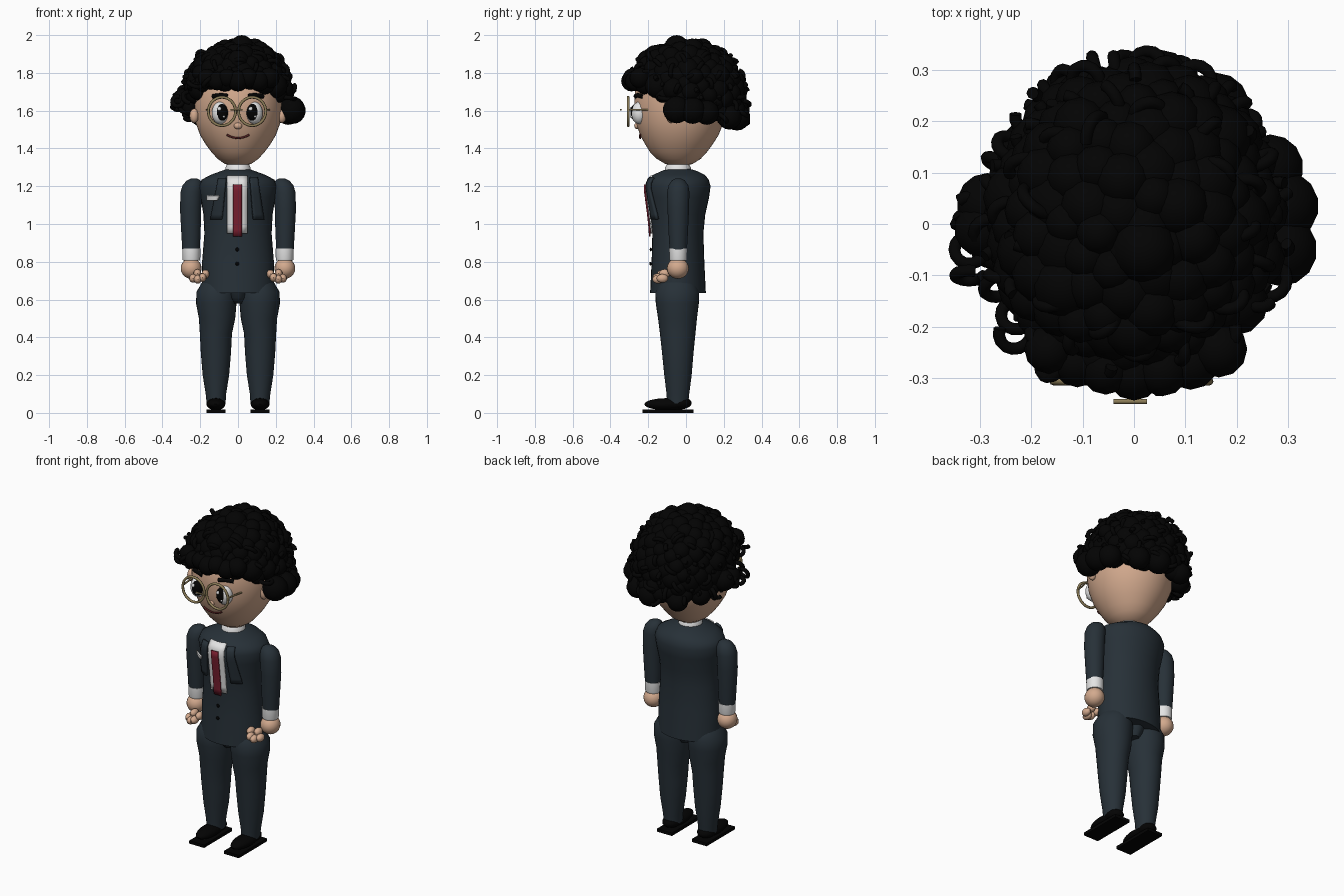
import bpy, bmesh, math, random
from mathutils import Vector, Matrix

random.seed(7)
if "Cube" in bpy.data.objects:
    bpy.data.objects.remove(bpy.data.objects["Cube"])


def material(name, *rgb):
    m = bpy.data.materials.new(name)
    m.use_nodes = True
    m.diffuse_color = (*rgb, 1)
    m.node_tree.nodes["Principled BSDF"].inputs["Base Color"].default_value = (*rgb, 1)
    return m


SKIN = material("skin", .65, .40, .27)
BLACK = material("black", .001, .001, .001)
SUIT = material("navy suit", .02, .03, .039)
WHITE = material("white", .78, .78, .78)
TIE = material("tie red", .2, .014, .03)
GOLD = material("dull gold", .27, .21, .1)
LIPS = material("lips", .12, .02, .02)


def finish(name, bm, mat, angle=40):
    bmesh.ops.recalc_face_normals(bm, faces=bm.faces)
    me = bpy.data.meshes.new(name)
    bm.to_mesh(me)
    bm.free()
    me.materials.append(mat)
    me.shade_smooth()
    me.set_sharp_from_angle(angle=math.radians(angle))
    ob = bpy.data.objects.new(name, me)
    bpy.context.collection.objects.link(ob)
    return ob


def ball(bm, c, r, seg=20):
    mx = Matrix.Translation(c) @ Matrix.Diagonal((*r, 1))
    bmesh.ops.create_uvsphere(bm, u_segments=seg, v_segments=seg // 2 + 2, radius=1, matrix=mx)


def ellipsoid(name, c, r, mat):
    bm = bmesh.new()
    ball(bm, c, r)
    return finish(name, bm, mat)


def loft(name, rings, mat, cx=0, n=32):
    """Elliptical sections given as (z, half width, front y, back y, extra x)."""
    bm = bmesh.new()
    loops = []
    for z, rx, yf, yb, *dx in rings:
        x0 = cx + (math.copysign(1, cx) * dx[0] if dx else 0)
        loops.append([bm.verts.new((x0 + rx * math.cos(a), (yf + yb) / 2 + (yb - yf) / 2 * math.sin(a), z))
                      for a in (math.tau * i / n for i in range(n))])
    for lo, hi in zip(loops, loops[1:]):
        for i in range(n):
            j = (i + 1) % n
            bm.faces.new((lo[i], lo[j], hi[j], hi[i]))
    bm.faces.new(loops[0])
    bm.faces.new(loops[-1])
    return finish(name, bm, mat, 50)


def front_y(rings, x, z):
    """Depth of the front surface of a loft at (x, z)."""
    for a, b in zip(rings, rings[1:]):
        if a[0] <= z <= b[0]:
            t = (z - a[0]) / (b[0] - a[0])
            rx, yf, yb = (a[k] + (b[k] - a[k]) * t for k in (1, 2, 3))
            s = math.sqrt(max(0, 1 - (x / rx) ** 2))
            return (yf + yb) / 2 - (yb - yf) / 2 * s
    return 0


def tube(name, paths, r, mat):
    cu = bpy.data.curves.new(name, "CURVE")
    cu.dimensions = "3D"
    cu.bevel_depth, cu.bevel_resolution, cu.use_fill_caps = r, 2, True
    for pts in paths:
        sp = cu.splines.new("POLY")
        sp.points.add(len(pts) - 1)
        for p, q in zip(sp.points, pts):
            p.co = (*q, 1)
    cu.materials.append(mat)
    ob = bpy.data.objects.new(name, cu)
    bpy.context.collection.objects.link(ob)
    return ob


def panel(name, top, bottom, mat, lift, thick, steps=8):
    """Cloth strip laid on the chest; top and bottom are (z, x0, x1)."""
    bm = bmesh.new()
    rows = []
    for i in range(steps + 1):
        z, x0, x1 = (a + (b - a) * i / steps for a, b in zip(bottom, top))
        xs = [x0 + (x1 - x0) * k / 4 for k in range(5)]
        rows.append([bm.verts.new((x, front_y(TORSO, x, z) - lift, z)) for x in xs])
    for lo, hi in zip(rows, rows[1:]):
        for k in range(4):
            bm.faces.new((lo[k], lo[k + 1], hi[k + 1], hi[k]))
    ob = finish(name, bm, mat)
    mod = ob.modifiers.new("thickness", "SOLIDIFY")
    mod.thickness, mod.offset = thick, 0
    return ob


# Jacket, collar and crotch
TORSO = [(.635, .192, -.19, .105), (.8, .19, -.182, .097), (.95, .178, -.178, .092),
         (1.05, .183, -.188, .102), (1.14, .198, -.2, .122), (1.2, .207, -.208, .13),
         (1.235, .192, -.2, .12), (1.26, .145, -.175, .1), (1.28, .09, -.13, .06), (1.295, .05, -.09, .01)]
loft("jacket", TORSO, SUIT)
loft("shirt_collar", [(1.27, .068, -.113, .027), (1.3, .066, -.111, .025), (1.315, .058, -.1, .016)], WHITE)
loft("trouser_crotch", [(.58, .035, -.11, .03), (.61, .058, -.14, .05), (.66, .07, -.16, .07)], SUIT)

# Shirt front, tie, lapels, pocket square and buttons
panel("shirt_front", (1.255, -.058, .05), (.95, -.058, .05), WHITE, .006, .006)
panel("tie", (1.21, -.026, .02), (.935, -.026, .02), TIE, .014, .008)
panel("right_lapel", (1.24, -.103, -.062), (1.025, -.143, -.085), SUIT, .01, .014)
panel("left_lapel", (1.245, .062, .103), (1.025, .08, .135), SUIT, .01, .014)
panel("pocket_square", (1.15, -.165, -.098), (1.125, -.165, -.11), WHITE, .028, .008)
for i, z in enumerate((.865, .79)):
    ellipsoid(f"button_{i + 1}", (-.004, front_y(TORSO, 0, z) - .006, z), (.01, .006, .01), BLACK)

# Limbs, mirrored
LEG = [(.05, .05, -.1, .012, .001), (.1, .054, -.103, .017, .002), (.2, .07, -.115, .03, .002),
       (.32, .08, -.127, .04, .002), (.42, .085, -.138, .05, .002), (.5, .096, -.148, .058, -.004),
       (.58, .107, -.16, .068), (.64, .107, -.162, .07, -.002), (.68, .09, -.145, .055, -.008),
       (.73, .06, -.11, .02, -.008)]
ARM = [(.865, .046, -.087, .005), (.95, .051, -.092, .01), (1.08, .056, -.098, .016, .002),
       (1.17, .057, -.1, .018, -.002), (1.205, .052, -.092, .012, -.008), (1.23, .037, -.076, -.006, -.014),
       (1.242, .014, -.055, -.027, -.018)]
FINGERS = [(.238, -.125, .712), (.213, -.147, .707), (.188, -.147, .716), (.172, -.122, .735), (.215, -.112, .738)]
for side, s in (("left", 1), ("right", -1)):
    loft(side + "_trouser_leg", LEG, SUIT, cx=.115 * s)
    loft(side + "_sleeve", ARM, SUIT, cx=.249 * s)
    loft(side + "_cuff", [(.806, .044, -.085, .003), (.815, .047, -.088, .006), (.87, .048, -.089, .007)],
         WHITE, cx=.247 * s)
    ellipsoid(side + "_hand", (.248 * s, -.043, .765), (.055, .058, .055), SKIN)
    bm = bmesh.new()
    for x, y, z in FINGERS:
        ball(bm, (x * s, y, z), (.021, .031, .023), 12)
    finish(side + "_fingers", bm, SKIN)
    # Shoe with a flat sole
    bm = bmesh.new()
    ball(bm, (.117 * s, -.1, .046), (.05, .12, .032))
    ball(bm, (.117 * s, -.035, .052), (.05, .065, .034))
    finish(side + "_shoe", bm, BLACK)
    bm = bmesh.new()
    bmesh.ops.create_cube(bm, size=1, matrix=Matrix.Translation((.117 * s, -.095, .009))
                          @ Matrix.Diagonal((.1, .27, .018, 1)))
    finish(side + "_sole", bm, BLACK)

# Head
HEAD = [(1.308, .03, -.07, -.005), (1.318, .07, -.11, .035), (1.345, .108, -.155, .078),
        (1.38, .14, -.19, .11), (1.42, .17, -.215, .14), (1.47, .2, -.243, .172),
        (1.54, .226, -.266, .2), (1.62, .236, -.275, .21), (1.7, .234, -.27, .21),
        (1.78, .21, -.24, .18), (1.84, .15, -.18, .12), (1.88, .04, -.07, .01)]
loft("head", HEAD, SKIN, n=48)
ellipsoid("nose", (0, -.258, 1.52), (.022, .016, .018), SKIN)


def on_face(x, z, lift=0):
    return (x, front_y(HEAD, x, z) - lift, z)


tube("mouth", [[on_face(x / 100, 1.455 + .018 * (x / 6) ** 2, .008) for x in range(-6, 7)]], .005, LIPS)
for side, s, ear_y in (("left", 1, -.08), ("right", -1, -.115)):
    ellipsoid(side + "_ear", (.232 * s, ear_y, 1.573), (.024, .024, .038), SKIN)
    ellipsoid(side + "_eye", (.09 * s - .004, -.247, 1.588), (.045, .042, .059), WHITE)
    ellipsoid(side + "_pupil", (.083 * s - .004, -.264, 1.59), (.034, .031, .047), BLACK)
    for i, (dx, dz, r) in enumerate(((-.012, .02, .011), (.012, -.022, .006))):
        ellipsoid(f"{side}_eye_glint_{i + 1}", (.083 * s - .004 + dx, -.289, 1.59 + dz), (r, .008, r), WHITE)
    tube(side + "_brow", [[on_face(s * (.055 + .013 * k), 1.677 + .004 * math.sin(k * .6), .002)
                           for k in range(7)]], .012, BLACK)
    # Spectacle rim and temple
    cx = .08 * s - .005
    tube(side + "_rim", [[(cx + .072 * math.cos(a), -.306, 1.596 + .075 * math.sin(a))
                          for a in (math.tau * i / 40 for i in range(41))]], .0075, GOLD)
    tube(side + "_temple", [[(cx + .07 * s, -.306, 1.605), (.165 * s, -.2, 1.605)]], .005, GOLD)
tube("spectacle_bridge", [[(-.04, -.345, 1.605), (.025, -.345, 1.605)]], .005, GOLD)

# Hair: packed round lumps above a hairline that drops towards the back
CENTRE, SIZE = Vector((0, -.002, 1.69)), Vector((.245, .272, .25))


def hairline(y):
    if y < -.05:
        return 1.61 + .14 * min(1, (-.05 - y) / .17)
    return 1.61 - .06 * (y + .05) / .35


def hair_points(count, spin):
    for i in range(count):
        z = 1 - 2 * (i + .5) / count
        flat = math.sqrt(1 - z * z)
        a = i * 2.39996 + spin
        wide = flat if z > 0 else 1
        d = Vector((wide * math.cos(a), wide * math.sin(a), z))
        p = CENTRE + d * SIZE
        if z > -.6 and p.z > hairline(p.y):
            yield p, d


bm = bmesh.new()
for p, d in hair_points(230, 0):
    r = random.uniform(.044, .07)
    ball(bm, p + d * (random.uniform(.036, .062) - r), (r, r, r), 12)
for x, y, z, r in ((.285, -.05, 1.605, .072), (.29, .035, 1.6, .07), (.265, .11, 1.59, .065),
                   (-.285, .04, 1.65, .06), (-.295, -.01, 1.66, .055), (.05, .27, 1.565, .07),
                   (-.12, .25, 1.56, .06), (.16, .23, 1.565, .065), (.02, -.05, 1.935, .065)):
    ball(bm, (x, y, z), (r, r, r), 14)
# Fringe over the forehead
for k in range(-3, 4):
    r = random.uniform(.042, .056)
    ball(bm, (.055 * k, -.288 + .005 * k * k, 1.757 + .016 * (k % 2)), (r, r, r), 12)
finish("hair_lumps", bm, BLACK)

# Loose ringlets
ringlets = []
spots = [(p + d * (.024 if d.z > .3 else .034), d) for p, d in hair_points(130, 1.3) if d.z < .75]
spots += [(Vector((-.32, y, z)), Vector((-1, 0, 0))) for y, z in ((.0, 1.63), (.03, 1.67), (-.05, 1.62), (-.1, 1.65))]
spots += [(Vector((-.23, -.21, 1.74)), Vector((-1, -1, 0))), (Vector((-.16, -.27, 1.75)), Vector((-1, -2, 0))),
          (Vector((-.26, .06, 1.57)), Vector((-1, 0, 0)))]
for p, d in spots:
    u = Vector([random.uniform(-1, 1) for _ in range(3)]).normalized()
    v = d.cross(u).normalized()
    w = v.cross(u).normalized()
    r = random.uniform(.024, .036)
    a0 = random.uniform(0, math.tau)
    ringlets.append([p + r * (w * math.cos(a0 + k * .42) + u * math.sin(a0 + k * .42)) for k in range(13)])
tube("hair_ringlets", ringlets, .012, BLACK)
